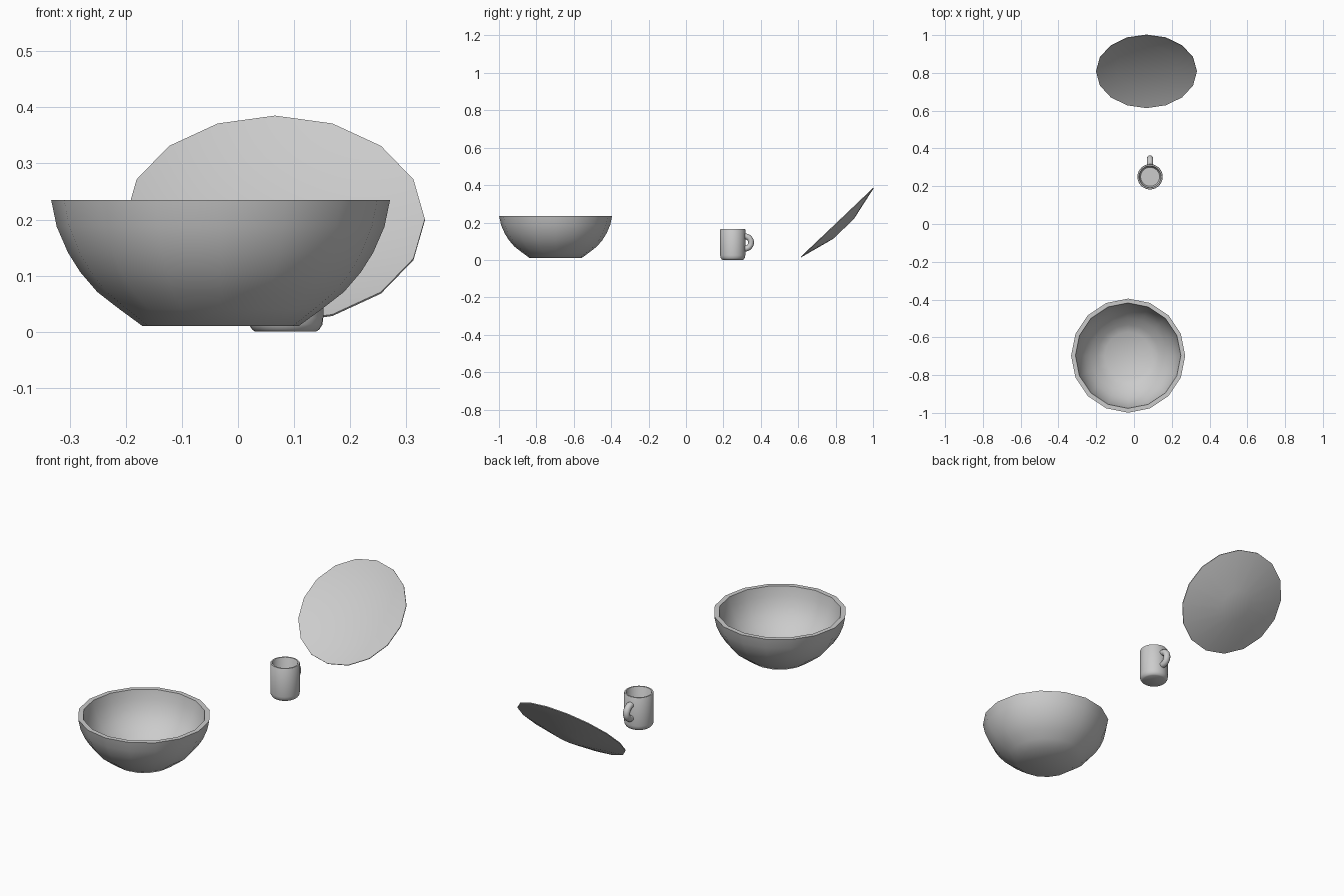
import bpy, bmesh, math
from mathutils import Vector

if "Cube" in bpy.data.objects:
    bpy.data.objects.remove(bpy.data.objects["Cube"])


def finish(name, bm, loc, tilt=0.0, angle=40):
    """Turn a bmesh into a named object, smooth except at sharp edges."""
    bmesh.ops.recalc_face_normals(bm, faces=bm.faces)
    me = bpy.data.meshes.new(name)
    bm.to_mesh(me)
    bm.free()
    ob = bpy.data.objects.new(name, me)
    bpy.context.collection.objects.link(ob)
    ob.location = loc
    ob.rotation_euler.x = tilt
    bpy.ops.object.select_all(action='DESELECT')
    ob.select_set(True)
    bpy.context.view_layer.objects.active = ob
    bpy.ops.object.shade_smooth_by_angle(angle=math.radians(angle))
    return ob


def skin(bm, rings, closed_path=False):
    """Bridge rings of equal length and cap both ends."""
    n = len(rings[0])
    for a, b in zip(rings, rings[1:]):
        for i in range(n):
            j = (i + 1) % n
            bm.faces.new((a[i], a[j], b[j], b[i]))
    bm.faces.new(rings[0])
    bm.faces.new(rings[-1])


def lathe(name, profile, sides, loc, tilt=0.0, angle=40):
    """Spin a (radius, height) profile around z; end rings become discs."""
    bm = bmesh.new()
    rings = []
    for r, z in profile:
        rings.append([bm.verts.new((r * math.cos(math.tau * i / sides),
                                    r * math.sin(math.tau * i / sides), z))
                      for i in range(sides)])
    skin(bm, rings)
    return finish(name, bm, loc, tilt, angle)


# Bowl: thick wall with flat foot and flat inner floor
lathe("bowl", [(.139, .01), (.18, .04), (.22, .071), (.25, .106), (.272, .141),
               (.292, .187), (.302, .235),
               (.279, .235), (.270, .190), (.251, .145), (.230, .112),
               (.201, .081), (.164, .052), (.125, .028)],
      16, (-.031, -.697, 0))

# Mug body: rounded foot, hollow inside
lathe("mug_body", [(.054, 0), (.060, .004), (.0655, .013), (.067, .025),
                   (.067, .163), (.065, .166), (.058, .166), (.056, .163),
                   (.056, .026), (.050, .017)],
      32, (.085, .25, 0))

# Mug handle: half ring on the back of the mug
bm = bmesh.new()
rings = []
for k in range(15):
    t = math.radians(-100 + 200 * k / 14)
    out = Vector((0, math.cos(t), math.sin(t)))
    ring = []
    for i in range(12):
        a = math.tau * i / 12
        p = out * (.033 + .0155 * math.cos(a))
        p.x = .0165 * math.sin(a)
        ring.append(bm.verts.new(p))
    rings.append(ring)
skin(bm, rings)
finish("mug_handle", bm, (.085, .315, .093))

# Plate: shallow dish, tipped up towards the back
lathe("plate", [(.076, -.05), (.267, -.004), (.267, 0), (.16, -.027)],
      16, (.066, .807, .201), math.radians(43.6), 30)
